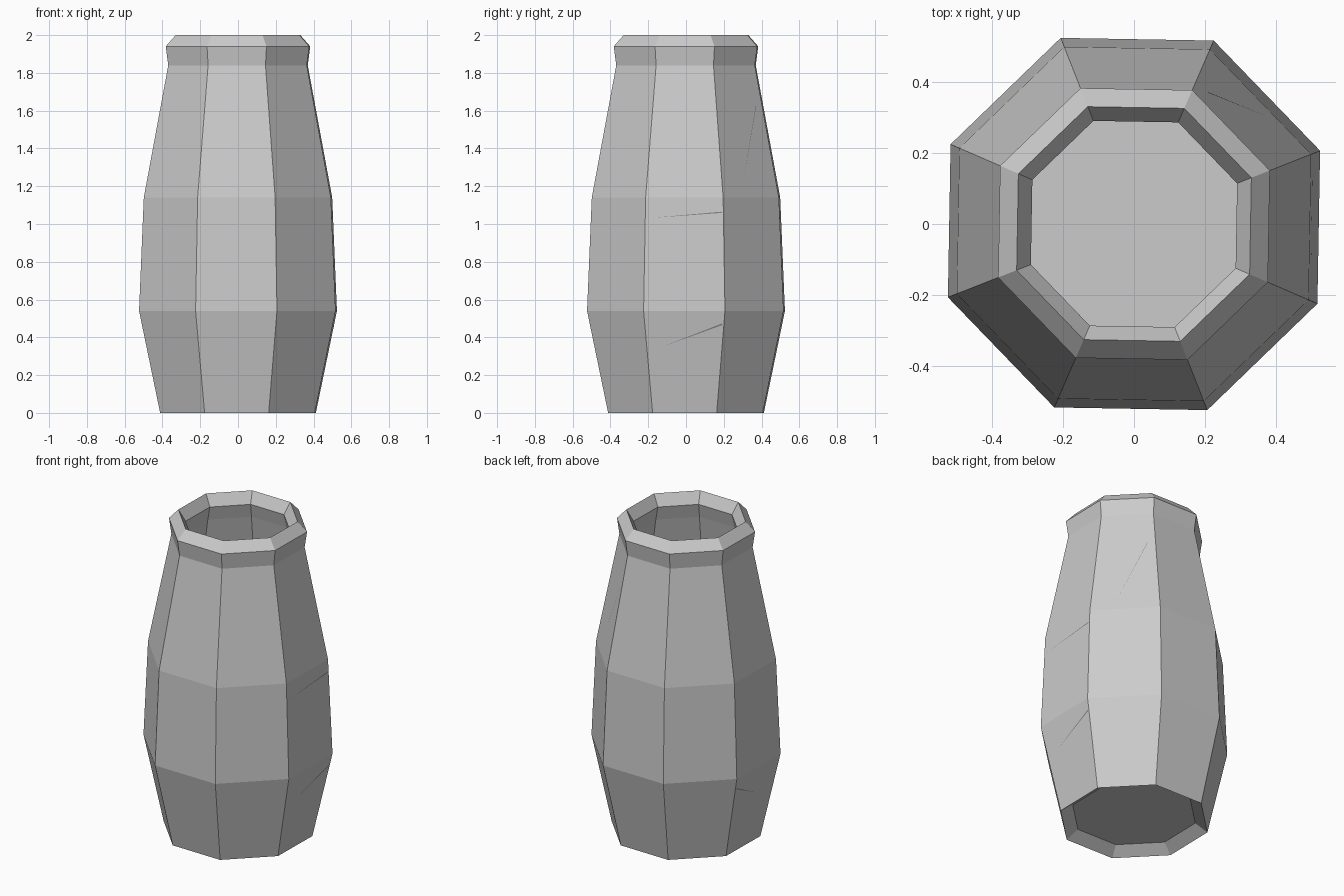
import bpy, bmesh, math
from mathutils import Vector

if "Cube" in bpy.data.objects:
    bpy.data.objects.remove(bpy.data.objects["Cube"])

SIDES = 8
START = math.radians(-23.5)      # slight twist of the octagon

# Outer profile (corner radius, height), foot to lip
OUTER = [(0.443, 0.0), (0.563, 0.54), (0.536, 1.14), (0.397, 1.84), (0.411, 1.94), (0.355, 2.0)]
# Inner profile, lip down to the inside floor
INNER = [(0.312, 1.93), (0.335, 1.84), (0.47, 1.14), (0.495, 0.54), (0.40, 0.10)]
# Recessed underside of the foot
UNDERSIDE = (0.37, 0.05)


def material(name, value):
    m = bpy.data.materials.new(name)
    m.diffuse_color = (value, value, value, 1)
    m.use_nodes = True
    m.node_tree.nodes["Principled BSDF"].inputs["Base Color"].default_value = m.diffuse_color
    return m


def corner(ring, k):
    a = START + math.tau * k / SIDES
    return Vector((ring[0] * math.cos(a), ring[0] * math.sin(a), ring[1]))


def finish(bm, name, mat):
    mesh = bpy.data.meshes.new(name)
    bm.to_mesh(mesh)
    bm.free()
    mesh.materials.append(mat)
    ob = bpy.data.objects.new(name, mesh)
    bpy.context.collection.objects.link(ob)
    return ob


clay = material("grey clay", 0.6)
groove = material("dark crack", 0.25)

# Vase body: one lathe-like skin from underside over the lip to the inner floor
bm = bmesh.new()
rings = [[bm.verts.new(corner(r, k)) for k in range(SIDES)]
         for r in [UNDERSIDE] + OUTER + INNER]
for lo, hi in zip(rings, rings[1:]):
    for k in range(SIDES):
        n = (k + 1) % SIDES
        bm.faces.new((lo[k], lo[n], hi[n], hi[k]))
bm.faces.new(rings[0][::-1])     # underside
bm.faces.new(rings[-1])          # inside floor
finish(bm, "vase_body", clay)


def crack(name, band, facet, tip, end, width):
    """Thin tapered sliver on one facet; tip and end are (across, up) fractions."""
    a0, a1 = corner(OUTER[band], facet), corner(OUTER[band], facet + 1)
    b0, b1 = corner(OUTER[band + 1], facet), corner(OUTER[band + 1], facet + 1)
    normal = (a1 - a0).cross(b0 - a0).normalized() * 0.001

    def at(s, t):
        return a0.lerp(a1, s).lerp(b0.lerp(b1, s), t) + normal

    p, q = at(*tip), at(*end)
    side = normal.cross(q - p).normalized() * width / 2
    bm = bmesh.new()
    bm.faces.new([bm.verts.new(v) for v in (p, q - side, q + side)])
    finish(bm, name, groove)


# Fine cracks in the surface
crack("crack_right_middle", 1, 0, (0.07, 0.82), (0.98, 0.87), 0.007)
crack("crack_right_low", 0, 0, (0.21, 0.65), (0.98, 0.87), 0.009)
crack("crack_back_right_high", 2, 1, (0.35, 0.06), (0.86, 0.69), 0.003)
crack("crack_left_low", 0, 4, (0.6, 0.64), (0.02, 0.87), 0.007)
